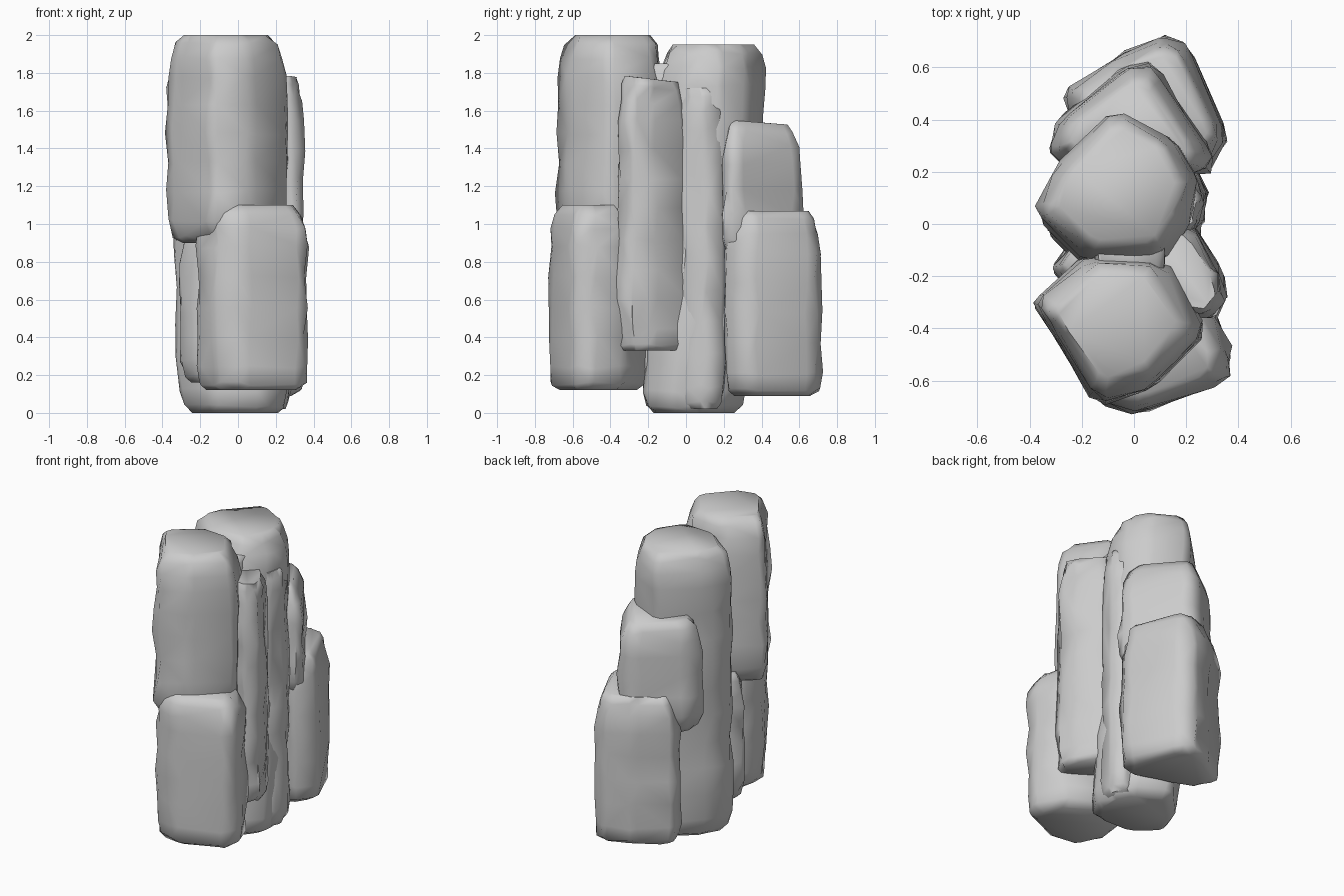
import bpy, bmesh, random
from mathutils import Vector

if "Cube" in bpy.data.objects:
    bpy.data.objects.remove(bpy.data.objects["Cube"])

random.seed(7)


def soften(points, cut=0.26):
    """Chamfer every corner of a footprint."""
    out = []
    n = len(points)
    for i in range(n):
        p, a, b = Vector(points[i]), Vector(points[i - 1]), Vector(points[(i + 1) % n])
        out += [p.lerp(a, cut * 0.5), p.lerp(b, cut * 0.5)]
    return out


def rock_column(name, footprint, z0, z1, top=0.66, bottom=0.7, tilt=(0, 0),
                low_shift=(0, 0), low_scale=1.0, top_scale=1.0, wobble=0.011):
    """Weathered column: footprint lofted upward, with rounded ends and uneven sides.
    low_shift / low_scale / top_scale let the column lean and taper."""
    ring = soften(footprint)
    c = sum(ring, Vector((0, 0))) / len(ring)
    h = z1 - z0
    levels = [(z0, bottom), (z0 + 0.035, bottom + 0.16), (z0 + 0.12, 0.98)]
    steps = max(2, round(h / 0.22))
    for i in range(1, steps):
        levels.append((z0 + 0.12 + (h - 0.34) * i / steps, random.uniform(0.975, 1.015)))
    levels += [(z1 - 0.22, 0.99), (z1 - 0.12, 0.945), (z1 - 0.045, 0.6 * 0.945 + 0.4 * top), (z1, top)]
    bm = bmesh.new()
    rows = []
    for k, (z, s) in enumerate(levels):
        end = k in (0, len(levels) - 1)
        t = (z - z0) / h
        s *= low_scale + (top_scale - low_scale) * t
        shift = Vector(low_shift) * (1 - t)
        row = []
        for p in ring:
            q = c + (p - c) * s + shift
            dz = tilt[0] * (q.x - c.x) + tilt[1] * (q.y - c.y) if z > z1 - 0.2 else 0
            j = [random.uniform(-wobble, wobble) for _ in range(3)]
            row.append(bm.verts.new((q.x + j[0], q.y + j[1], z + dz + (0 if end else j[2]))))
        rows.append(row)
    n = len(ring)
    for lo, hi in zip(rows, rows[1:]):
        for i in range(n):
            bm.faces.new((lo[i], lo[(i + 1) % n], hi[(i + 1) % n], hi[i]))
    bm.faces.new(rows[0][::-1])
    bm.faces.new(rows[-1])
    bmesh.ops.recalc_face_normals(bm, faces=bm.faces)
    bmesh.ops.triangulate(bm, faces=[f for f in bm.faces if len(f.verts) == 4])
    mesh = bpy.data.meshes.new(name)
    bm.to_mesh(mesh)
    bm.free()
    ob = bpy.data.objects.new(name, mesh)
    bpy.context.collection.objects.link(ob)
    bpy.ops.object.select_all(action='DESELECT')
    ob.select_set(True)
    bpy.context.view_layer.objects.active = ob
    bpy.ops.object.shade_smooth_by_angle(angle=1.2)
    return ob


# front stack
rock_column("front_upper_column",
            [(-0.39, -0.30), (-0.34, -0.38), (-0.14, -0.70), (0.08, -0.63), (0.29, -0.41),
             (0.12, -0.13), (-0.18, -0.11)], 0.90, 2.0, top=0.7, top_scale=0.97)
rock_column("front_lower_block",
            [(-0.20, -0.32), (-0.22, -0.52), (-0.13, -0.69), (0.02, -0.73), (0.36, -0.60),
             (0.38, -0.50), (0.30, -0.32), (0.05, -0.18)], 0.12, 1.10, top=0.72, bottom=0.78)

# middle stack: one full-height column that tapers and shifts forward at its foot
rock_column("middle_column",
            [(-0.39, 0.06), (-0.20, -0.13), (0.11, -0.13), (0.22, 0.04), (0.23, 0.20), (0.15, 0.34),
             (-0.08, 0.46), (-0.32, 0.22)], 0.0, 1.95, top=0.74, bottom=0.76,
            low_shift=(0.05, -0.11), low_scale=0.96)
rock_column("middle_side_rib",
            [(0.0, -0.10), (0.16, -0.10), (0.26, 0.0), (0.285, 0.10), (0.24, 0.21), (0.02, 0.22)],
            0.02, 1.72, top=0.75, top_scale=0.88)
rock_column("left_foot",
            [(-0.32, -0.17), (-0.20, -0.30), (0.08, -0.28), (0.08, -0.06), (-0.22, -0.05)],
            0.16, 1.0, top=0.72)
rock_column("right_side_column",
            [(-0.02, -0.25), (0.15, -0.37), (0.31, -0.37), (0.36, -0.29), (0.34, -0.18),
             (0.22, 0.02), (0.0, 0.04)], 0.33, 1.77, top=0.74, bottom=0.82,
            tilt=(0, -0.12), top_scale=0.9)
rock_column("joining_core",
            [(-0.16, -0.24), (0.12, -0.24), (0.14, 0.0), (-0.16, 0.0)], 0.1, 1.85, top=0.8)

# back stack
rock_column("back_upper_block",
            [(-0.34, 0.28), (-0.22, 0.16), (0.29, 0.19), (0.31, 0.26), (0.08, 0.62),
             (-0.03, 0.61), (-0.30, 0.40)], 0.80, 1.54, top=0.72, tilt=(0, -0.08), top_scale=0.95)
rock_column("back_lower_block",
            [(-0.28, 0.50), (-0.24, 0.38), (0.0, 0.26), (0.28, 0.19), (0.37, 0.33),
             (0.21, 0.69), (0.12, 0.73), (-0.06, 0.65)], 0.09, 1.07, top=0.74, bottom=0.76,
            top_scale=0.96)
